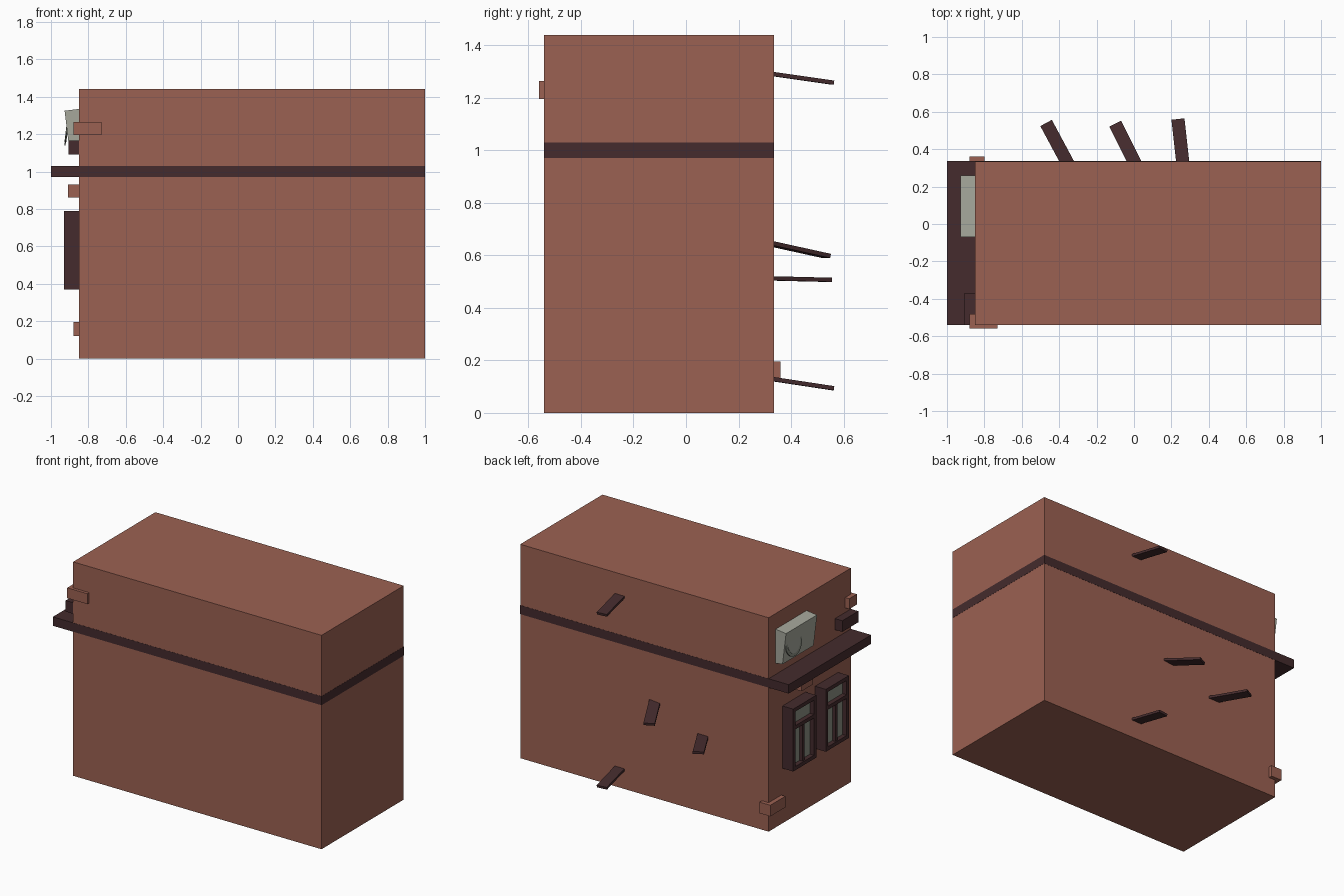
import bpy, bmesh, math
from mathutils import Vector, Matrix

if "Cube" in bpy.data.objects:
    bpy.data.objects.remove(bpy.data.objects["Cube"])

def material(name, rgb):
    m = bpy.data.materials.new(name)
    m.diffuse_color = (*rgb, 1)
    m.use_nodes = True
    m.node_tree.nodes["Principled BSDF"].inputs["Base Color"].default_value = m.diffuse_color
    return m

BRICK = material("brick red", (0.33, 0.12, 0.085))
DARK = material("dark wood", (0.058, 0.024, 0.026))
GREY = material("pale grey", (0.38, 0.39, 0.33))
GLASS = material("dusty glass", (0.26, 0.28, 0.23))

def add_mesh(name, bm, mat):
    me = bpy.data.meshes.new(name)
    bmesh.ops.recalc_face_normals(bm, faces=bm.faces)
    bm.to_mesh(me)
    bm.free()
    me.materials.append(mat)
    ob = bpy.data.objects.new(name, me)
    bpy.context.collection.objects.link(ob)
    return ob

def boxes(name, mat, *ranges):
    """One object made of boxes, each given as x0, x1, y0, y1, z0, z1."""
    bm = bmesh.new()
    for x0, x1, y0, y1, z0, z1 in ranges:
        centre = Vector(((x0 + x1) / 2, (y0 + y1) / 2, (z0 + z1) / 2))
        size = (x1 - x0, y1 - y0, z1 - z0)
        bmesh.ops.create_cube(bm, size=1, matrix=Matrix.Translation(centre) @ Matrix.Diagonal((*size, 1)))
    return add_mesh(name, bm, mat)

WALL = -0.85   # plane of the street facade, which faces -x

# Building block and the floor band that juts out as a ledge
boxes("building_block", BRICK, (WALL, 1, -0.54, 0.335, 0, 1.44))
boxes("floor_band", DARK, (-1, 1.001, -0.541, 0.336, 0.97, 1.03))

# Protruding bricks
boxes("brick_upper_corner", BRICK, (-0.88, -0.73, -0.56, -0.48, 1.195, 1.265))
boxes("brick_middle", BRICK, (-0.91, -0.80, -0.05, 0.07, 0.86, 0.93))
boxes("brick_lower_corner", BRICK, (-0.88, -0.80, 0.20, 0.36, 0.12, 0.195))

# Small dark box above the ledge
boxes("wall_box", DARK, (-0.905, WALL + 0.02, -0.54, -0.37, 1.09, 1.165))

# Windows: transom over two tall panes
def window(name, y0, y1):
    xf, xb, z0, z1, t = -0.93, WALL + 0.01, 0.37, 0.79, 0.025
    mid = (y0 + y1) / 2
    boxes(name + "_frame", DARK,
          (xf, xb, y0, y0 + t, z0, z1), (xf, xb, y1 - t, y1, z0, z1),
          (xf, xb, y0 + t, y1 - t, z0, z0 + t), (xf, xb, y0 + t, y1 - t, z1 - t, z1),
          (xf, xb, y0 + t, y1 - t, 0.645, 0.67),
          (xf + 0.008, xb, mid - 0.011, mid + 0.011, z0 + t, 0.645))
    boxes(name + "_glass", GLASS, (-0.90, xb, y0 + 0.01, y1 - 0.01, z0 + 0.01, z1 - 0.01))

window("window_left", -0.058, 0.188)
window("window_right", -0.405, -0.16)

# Air conditioner, leaning outward at the top
bm = bmesh.new()
profile = [(-0.927, 1.325), (-0.901, 1.112), (-0.83, 1.103), (-0.83, 1.337)]
face = bm.faces.new([bm.verts.new((x, -0.07, z)) for x, z in profile])
ext = bmesh.ops.extrude_face_region(bm, geom=[face])
bmesh.ops.translate(bm, vec=(0, 0.33, 0), verts=[v for v in ext["geom"] if isinstance(v, bmesh.types.BMVert)])
add_mesh("cooling_unit", bm, GREY)

# Fan grille on the unit
lean = math.atan2(0.026, 0.213)
def disc(name, radius, depth, mat):
    bm = bmesh.new()
    place = (Matrix.Translation((-0.915, 0.163, 1.223)) @ Matrix.Rotation(lean, 4, 'Y')
             @ Matrix.Rotation(math.pi / 2, 4, 'Y'))
    bmesh.ops.create_cone(bm, cap_ends=True, segments=24, radius1=radius, radius2=radius,
                          depth=depth, matrix=place)
    add_mesh(name, bm, mat)

disc("fan_rim", 0.085, 0.006, GLASS)
disc("fan_hub", 0.065, 0.010, GREY)

# Loose planks sticking out of the rear wall: base x, base z, tip (x, y, z)
planks = [(0.26, 1.29, (0.235, 0.56, 1.258)), (0.26, 0.128, (0.235, 0.56, 0.094)),
          (0.0, 0.642, (-0.10, 0.535, 0.598)), (-0.36, 0.512, (-0.47, 0.54, 0.507))]
for i, (bx, bz, tip) in enumerate(planks):
    base, tip = Vector((bx, 0.335, bz)), Vector(tip)
    along = (tip - base).normalized()
    side = along.cross(Vector((0, 0, 1))).normalized()
    up = side.cross(along)
    start = base - along * 0.05
    rot = Matrix((side, along, up)).transposed().to_4x4()
    bm = bmesh.new()
    bmesh.ops.create_cube(bm, size=1, matrix=Matrix.Translation((start + tip) / 2) @ rot
                          @ Matrix.Diagonal((0.07, (tip - start).length, 0.016, 1)))
    add_mesh(f"rear_plank_{i + 1}", bm, DARK)
